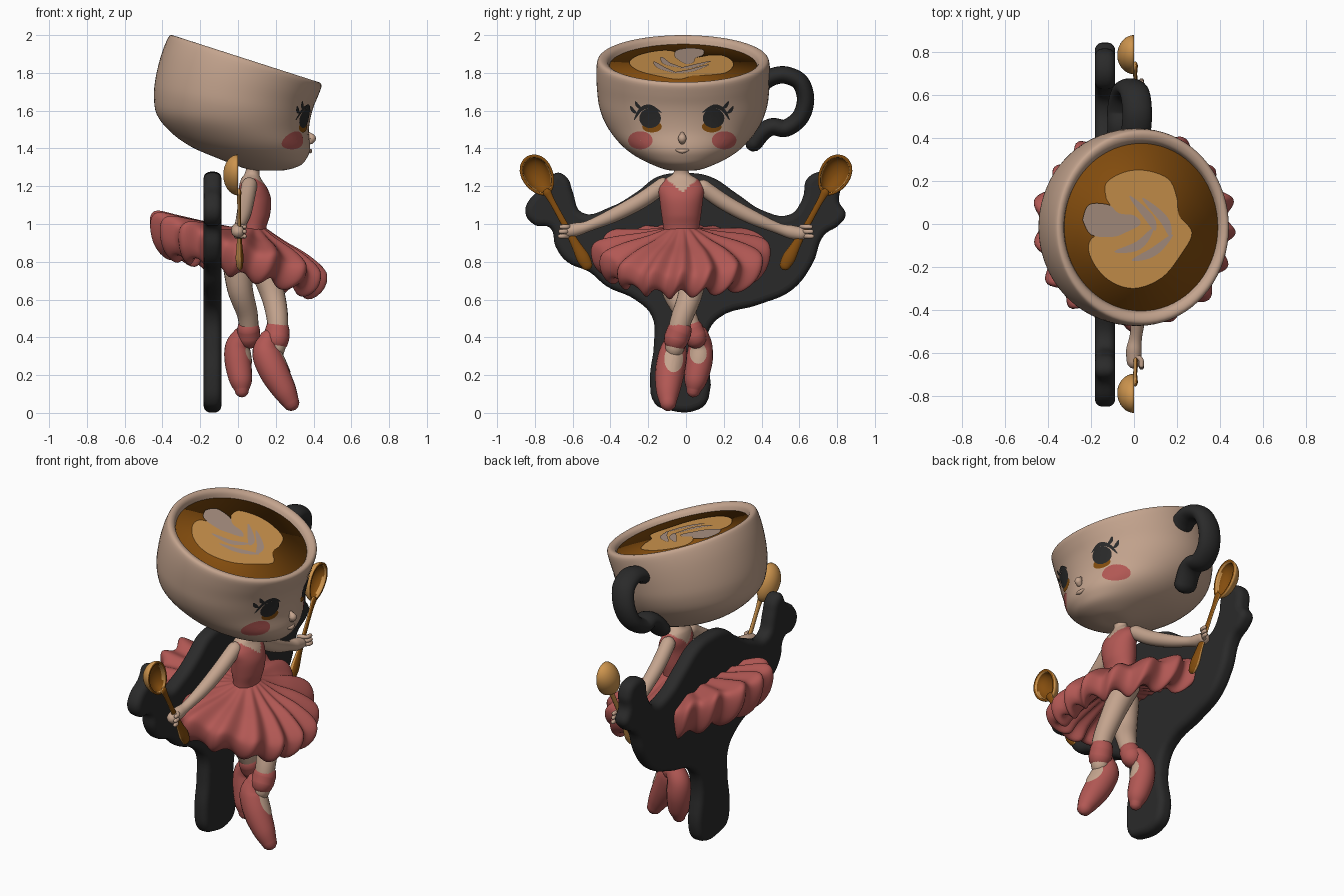
import bpy, bmesh, math
from mathutils import Vector as V
from mathutils.bvhtree import BVHTree

if "Cube" in bpy.data.objects:
    bpy.data.objects.remove(bpy.data.objects["Cube"])

def lin(c):
    c /= 255
    return c / 12.92 if c < .04 else ((c + .055) / 1.055) ** 2.4

def mat(name, *rgb):
    m = bpy.data.materials.new(name)
    m.diffuse_color = (*[lin(c) for c in rgb], 1)
    m.use_nodes = True
    m.node_tree.nodes["Principled BSDF"].inputs["Base Color"].default_value = m.diffuse_color
    return m

SKIN = mat("porcelain", 196, 164, 142)
PINK = mat("dusty_pink", 178, 88, 84)
BLACK = mat("charcoal", 42, 42, 42)
BROWN = mat("coffee_brown", 132, 77, 14)
GOLD = mat("golden_tan", 206, 149, 78)
FOAM = mat("milk_foam", 172, 147, 131)
TAU = 2 * math.pi
X = V((1, 0, 0))

def smooth(pts, n):
    """Catmull-Rom interpolation of tuples of any length"""
    out = []
    for i in range(len(pts) - 1):
        p0, p1, p2, p3 = pts[max(i - 1, 0)], pts[i], pts[i + 1], pts[min(i + 2, len(pts) - 1)]
        for k in range(n):
            t = k / n
            out.append(tuple(b + .5 * t * (c - a + t * (2*a - 5*b + 4*c - d + t * (3*(b - c) + d - a)))
                             for a, b, c, d in zip(p0, p1, p2, p3)))
    return out + [tuple(pts[-1])]

def build(name, verts, faces, mats, rule=None, face=None):
    me = bpy.data.meshes.new(name)
    me.from_pydata([tuple(v) for v in verts], [], faces)
    bm = bmesh.new()
    bm.from_mesh(me)
    bmesh.ops.recalc_face_normals(bm, faces=bm.faces)
    bm.normal_update()
    if face and sum((f.normal * f.calc_area() for f in bm.faces), V()).dot(face) < 0:
        bmesh.ops.reverse_faces(bm, faces=bm.faces)
    for f in bm.faces:
        f.smooth = True
        if rule:
            f.material_index = rule(f.calc_center_median(), f.normal)
    bm.to_mesh(me)
    bm.free()
    for m in mats:
        me.materials.append(m)
    ob = bpy.data.objects.new(name, me)
    bpy.context.collection.objects.link(ob)
    return ob

def loft(name, rings, mats, rule=None, closed=True, caps=True, face=None):
    n = len(rings[0])
    verts = [p for r in rings for p in r]
    faces = [(i*n + j, i*n + (j+1) % n, (i+1)*n + (j+1) % n, (i+1)*n + j)
             for i in range(len(rings) - 1) for j in range(n if closed else n - 1)]
    if caps:
        faces += [tuple(range(n)), tuple(range((len(rings)-1)*n, len(rings)*n))]
    return build(name, verts, faces, mats, rule, face)

def tube(name, pts, mats, rule=None, flat=1, n=20):
    """Round-ended tube through (x, y, z, radius); flat scales it towards x"""
    s = smooth(pts, 6)
    P = [V(p[:3]) for p in s]
    rings = []
    def ring(p, t, r):
        u = t.cross(X).normalized()
        v = t.cross(u) * flat
        rings.append([p + (u * math.cos(a) + v * math.sin(a)) * r for a in [TAU * k / n for k in range(n)]])
    t0, t1 = (P[1] - P[0]).normalized(), (P[-1] - P[-2]).normalized()
    for a in (.05, .5, 1.05):
        ring(P[0] - t0 * s[0][3] * math.cos(a), t0, s[0][3] * math.sin(a))
    for i, p in enumerate(P):
        ring(p, (P[min(i+1, len(P)-1)] - P[max(i-1, 0)]).normalized(), s[i][3])
    for a in (1.05, .5, .05):
        ring(P[-1] + t1 * s[-1][3] * math.cos(a), t1, s[-1][3] * math.sin(a))
    return loft(name, rings, mats, rule)

def bvh(ob):
    return BVHTree.FromPolygons([v.co for v in ob.data.vertices], [tuple(p.vertices) for p in ob.data.polygons])

def project(tree, y, z, off):
    hit = tree.ray_cast(V((2, y, z)), -X)[0]
    return (hit if hit else V((.3, y, z))) + X * off

def spot(name, tree, y, z, ry, rz, m, off):
    """Thin oval plate laid on a surface seen from +x"""
    rings = [[project(tree, y + ry*k*math.cos(a), z + rz*k*math.sin(a), off)
              for a in [TAU*j/28 for j in range(28)]] for k in (1, .8, .6, .4, .2, .01)]
    loft(name, rings, [m], face=X, caps=False)

def strip(name, pts, w, place, m, face):
    """Tapered band along a 2D path"""
    s = smooth(pts, 6)
    a, b = [], []
    for i, p in enumerate(s):
        q, r = s[max(i-1, 0)], s[min(i+1, len(s)-1)]
        d = V((r[0] - q[0], r[1] - q[1])).normalized()
        h = w * (.15 + .85 * math.sin(math.pi * i / (len(s) - 1)))
        a.append(place(p[0] - d.y*h, p[1] + d.x*h))
        b.append(place(p[0] + d.y*h, p[1] - d.x*h))
    loft(name, [a, b], [m], closed=False, caps=False, face=face)

# cup head: rows are (back x, back z, front x, front z, half width)
CY = -.015
def oval(r, n=72):
    bx, bz, fx, fz, hy = r
    return [V(((bx+fx)/2 + (fx-bx)/2*math.cos(a), CY + hy*math.sin(a), (bz+fz)/2 + (fz-bz)/2*math.cos(a)))
            for a in [TAU*k/n for k in range(n)]]
rows = [(.13, 1.282, .17, 1.282, .02), (.05, 1.29, .25, 1.285, .09), (-.10, 1.345, .33, 1.31, .19),
        (-.25, 1.41, .365, 1.35, .28), (-.36, 1.49, .382, 1.40, .35), (-.43, 1.58, .375, 1.48, .41),
        (-.445, 1.68, .382, 1.55, .443), (-.435, 1.78, .40, 1.62, .455), (-.405, 1.90, .425, 1.68, .46),
        (-.37, 1.985, .442, 1.73, .455), (-.35, 2.0, .43, 1.75, .435), (-.33, 1.985, .405, 1.745, .405),
        (-.325, 1.952, .39, 1.722, .39), (-.325, 1.92, .385, 1.70, .38)]
cup = loft("cup_head", [oval(r) for r in smooth(rows, 4)], [SKIN])
tree = bvh(cup)

# coffee and its foam pattern, on the tilted liquid plane
loft("coffee", [oval((-.328, 1.953, .393, 1.723, .393)), oval((-.325, 1.945, .39, 1.716, .39))], [BROWN])
UP = V((.3, 0, .95))
def on_coffee(off):
    return lambda x, y: V((x, y, 1.953 - (x + .328) * .319 + off))
def foam(name, pts, m, off):
    s = smooth(pts + pts[:1], 5)[:-1]
    build(name, [on_coffee(off)(*p) for p in s], [tuple(range(len(s)))], [m], face=UP)
foam("foam_heart", [(-.13, .12), (-.13, .19), (-.05, .24), (.05, .25), (.16, .21), (.2, .12), (.21, .04), (.27, -.04),
                    (.22, -.14), (.13, -.25), (0, -.3), (-.12, -.26), (-.2, -.16), (-.2, -.07), (-.08, 0)], GOLD, .004)
foam("foam_leaf", [(-.24, .02), (-.21, .09), (-.12, .09), (-.07, .05), (0, .04), (.03, 0), (-.04, -.04),
                   (-.1, -.06), (-.2, -.05)], FOAM, .008)
for k, p in enumerate([[(-.02, .13), (.07, .03), (.10, -.03)], [(.04, .12), (.14, .02), (.17, -.06)],
                       [(-.09, -.13), (.02, -.10), (.09, -.02)], [(-.01, -.17), (.09, -.13), (.18, -.05)]]):
    strip(f"foam_vein_{k}", p, .02, on_coffee(.008), FOAM, UP)

# face
for s in (-1, 1):
    y = -.022 + s * .168
    on_face = lambda a, b: project(tree, a, b, .006)
    spot("cheek", tree, -.02 + s * .222, 1.443, .065, .048, PINK, .003)
    spot("iris", tree, y + s * -.01, 1.515, .052, .03, BROWN, .004)
    spot("eye", tree, y, 1.56, .057, .052, BLACK, .006)
    strip("upper_lash", [(y - s*.06, 1.59), (y, 1.622), (y + s*.05, 1.605), (y + s*.085, 1.55)], .011, on_face, BLACK, X)
    for a, b in ((.045, 1.61), (.07, 1.585)):
        strip("lash", [(y + s*a, b), (y + s*(a+.02), b + .015), (y + s*(a+.035), b + .04)], .009, on_face, BLACK, X)
tube("nose", [(.375, -.02, 1.475, .012), (.39, -.02, 1.455, .022), (.385, -.02, 1.44, .018)], [SKIN])
tube("lips", [(.377, -.05, 1.392, .006), (.381, -.02, 1.386, .012), (.377, .01, 1.392, .006)], [SKIN])

# cup handle
ring = [(.40, 1.745), (.46, 1.78), (.53, 1.788), (.605, 1.75), (.633, 1.66), (.605, 1.565), (.53, 1.508),
        (.46, 1.515), (.41, 1.49), (.36, 1.43)]
tube("cup_handle", [(-.02 + .25*(z - 1.65), y, z, .046) for y, z in ring], [BLACK], flat=1.5)

# torso, neck and arms
body = [(.90, .07, .08, .09), (.98, .08, .07, .095), (1.05, .085, .085, .105), (1.13, .09, .085, .115),
        (1.19, .08, .075, .12), (1.235, .07, .055, .09), (1.27, .075, .038, .042), (1.33, .09, .038, .042)]
loft("torso", [[V((c + rx*math.cos(a), -.025 + ry*math.sin(a), z)) for a in [TAU*k/48 for k in range(48)]]
               for z, c, rx, ry in smooth(body, 8)], [PINK, SKIN],
     lambda c, n: int(c.z - 1.165 > abs(c.y + .02) * .9))
for s in (-1, 1):
    arm = [(.06, .105, 1.205, .042), (.045, .22, 1.125, .042), (.03, .36, 1.05, .038), (.01, .50, .99, .029),
           (.0, .57, .97, .036), (0, .625, .96, .034)]
    tube("arm", [(x, s*y - .015, z - (s > 0)*.012, r) for x, y, z, r in arm], [SKIN])
    for k in range(3):
        z = .985 - k * .025
        tube("finger", [(-.01, s*.61, z, .012), (.03, s*(.63 + k*.008), z, .012), (.035, s*(.66 + k*.004), z, .011)], [SKIN])

# spoons: bright outside, dark on the hollow side
side = lambda c, n: int(n.x > .35)
for s in (-1, 1):
    c, tail = V((0, s * .785, 1.258)), V((.005, s * .52, .775))
    d = (c - tail).normalized()
    w = X.cross(d)
    def bowl(p, a, b, h):
        return [c + d*a*math.sin(p)*math.cos(q) + w*b*math.sin(p)*math.sin(q)*(1 + .12*math.cos(q)) - X*h*math.cos(p)
                for q in [TAU*k/32 for k in range(32)]]
    A = [.02 + (math.pi/2 - .02) * k / 8 for k in range(9)]
    loft("spoon_bowl", [bowl(p, .115, .083, .078) for p in A] + [bowl(p, .1, .069, .06) for p in A[::-1]], [GOLD, BROWN], side)
    tube("spoon_handle", [(*(c.lerp(tail, t) + X * .004), r) for t, r in
                          ((.19, .022), (.3, .016), (.55, .017), (.75, .024), (.9, .035), (.98, .03))],
         [GOLD, BROWN], side, flat=.6)

# ruffled skirt: rows are (radius, height, tilt, ruffle)
skirt = [(.08, .98, 0, 0), (.2, .955, .05, .007), (.33, .935, .10, .014), (.43, .905, .148, .022), (.452, .85, .145, .03),
         (.43, .77, .12, .034), (.375, .73, .10, .03), (.3, .79, .09, .02), (.08, .86, 0, 0)]
rings = []
for i, (r, h, tilt, a) in enumerate(smooth(skirt, 5)):
    ring = []
    for k in range(240):
        q = TAU * k / 240
        ph = 17 * q + .8 * math.sin(3 * q) + .045 * i
        rr = r + a * (.8 * math.cos(ph) + .25 * math.sin(7 * q))
        z = h - tilt * math.cos(q) + a * (.75 * math.sin(ph + .6) + .2 * math.sin(5 * q))
        ring.append(V((.08 * (1 - r / .45) + rr * math.cos(q), -.02 + rr * math.sin(q), z)))
    rings.append(ring)
loft("ruffled_skirt", rings, [PINK])

# crossed legs with socks and slippers
tube("front_leg", [(.10, .05, .85, .08), (.18, .025, .64, .065), (.21, -.03, .48, .056), (.2, -.06, .34, .05)], [SKIN])
tube("rear_leg", [(-.01, -.09, .85, .08), (.01, -.065, .66, .068), (.05, .0, .52, .055), (.06, .05, .40, .048)], [SKIN])
tube("front_sock", [(.208, -.035, .435, .066), (.205, -.052, .39, .066)], [PINK])
tube("rear_sock", [(.055, .03, .445, .06), (.058, .05, .40, .06)], [PINK])
shoe = tube("front_slipper", [(.16, -.06, .39, .05), (.15, -.068, .32, .075), (.19, -.085, .22, .078),
                              (.245, -.095, .12, .064), (.28, -.095, .055, .045)], [PINK])
spot("front_instep", bvh(shoe), -.065, .285, .05, .07, SKIN, .004)
shoe = tube("rear_slipper", [(.03, .065, .41, .055), (-.003, .075, .35, .065), (0, .07, .27, .07),
                             (.015, .05, .17, .06), (.02, .04, .12, .038)], [PINK])
spot("rear_instep", bvh(shoe), .065, .315, .045, .055, SKIN, .004)

# flat backing plate behind the figure
outline = [(0, 1.27), (-.15, 1.25), (-.26, 1.17), (-.40, 1.09), (-.55, 1.06), (-.60, 1.17), (-.63, 1.245), (-.69, 1.27),
           (-.74, 1.20), (-.82, 1.14), (-.85, 1.06), (-.80, .995), (-.72, .98), (-.69, .88), (-.63, .80), (-.51, .745),
           (-.42, .67), (-.27, .60), (-.18, .51), (-.17, .36), (-.19, .18), (-.165, .05), (-.11, .02), (.07, .02),
           (.12, .08), (.11, .4), (.17, .50), (.39, .575), (.56, .65), (.67, .79), (.73, .94), (.81, .995), (.845, 1.05),
           (.81, 1.12), (.815, 1.20), (.77, 1.265), (.65, 1.25), (.615, 1.13), (.55, 1.05), (.41, 1.07), (.27, 1.16), (.13, 1.25)]
cu = bpy.data.curves.new("back_plate", 'CURVE')
cu.dimensions, cu.fill_mode = '2D', 'BOTH'
cu.extrude, cu.bevel_depth, cu.offset, cu.bevel_resolution, cu.resolution_u = .012, .035, -.035, 4, 5
sp = cu.splines.new('BEZIER')
sp.bezier_points.add(len(outline) - 1)
sp.use_cyclic_u = True
for bp, (y, z) in zip(sp.bezier_points, outline):
    bp.co = (y, z, 0)
    bp.handle_left_type = bp.handle_right_type = 'AUTO'
cu.materials.append(BLACK)
plate = bpy.data.objects.new("back_plate", cu)
bpy.context.collection.objects.link(plate)
plate.location = (-.135, 0, 0)
plate.rotation_euler = (math.pi / 2, 0, math.pi / 2)
bpy.context.view_layer.objects.active = plate
plate.select_set(True)
bpy.ops.object.convert(target='MESH')
bpy.ops.object.shade_smooth_by_angle()
